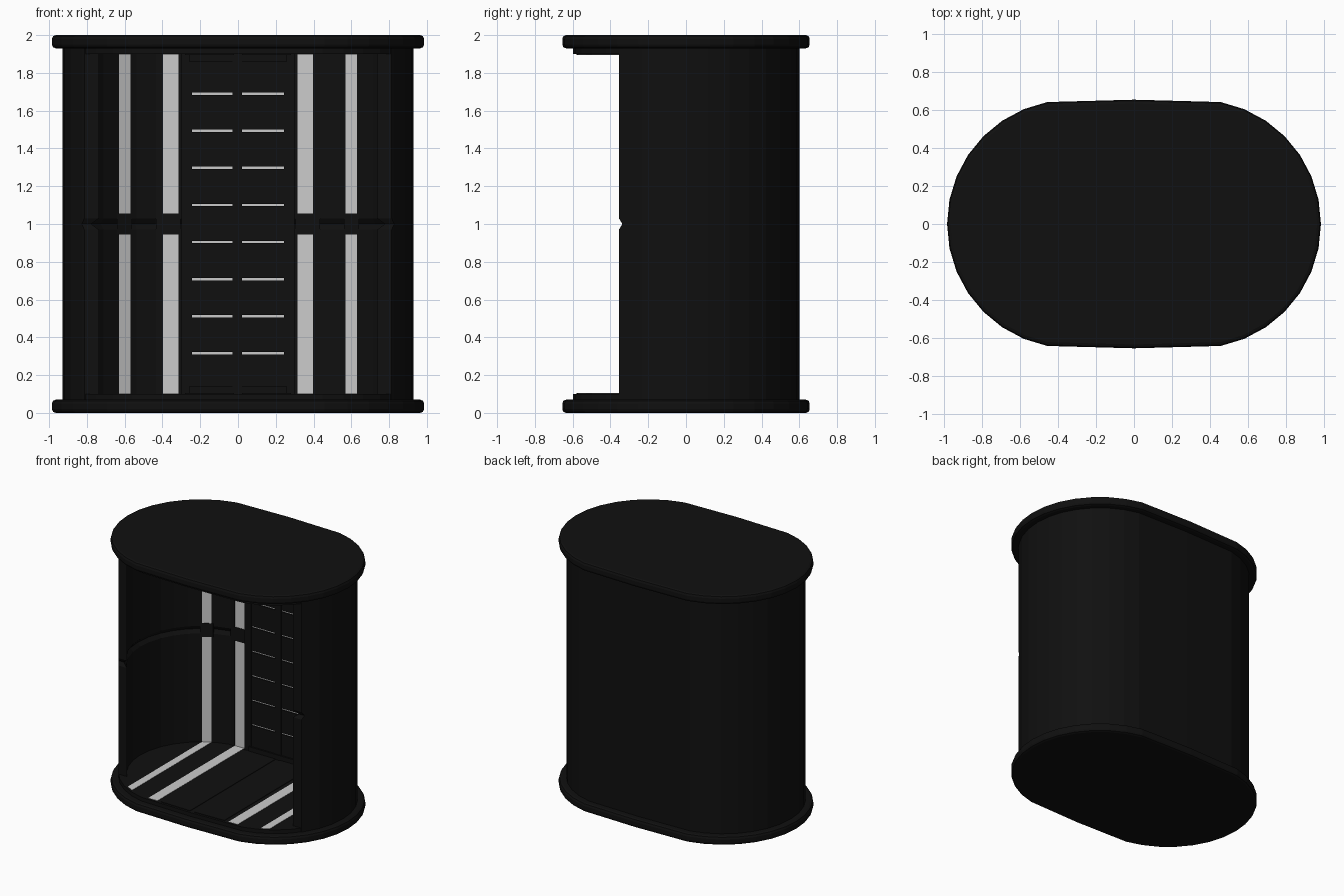
import bpy, bmesh
from math import sin, cos, asin, radians, degrees

if "Cube" in bpy.data.objects:
    bpy.data.objects.remove(bpy.data.objects["Cube"])

CX = 0.33            # centre of each rounded end
STEP = 11.25         # facet angle of the rounded ends
R_CAP, R_WALL, R_IN = 0.655, 0.6, 0.54

dark = bpy.data.materials.new("dark_shell")
dark.diffuse_color = (0.005, 0.005, 0.005, 1)
dark.use_nodes = True
dark.node_tree.nodes["Principled BSDF"].inputs["Base Color"].default_value = dark.diffuse_color


def arc(r, start):
    """Open path from front right, round the back, to front left."""
    angles = [start] + [a * STEP for a in range(-7, 8) if a * STEP > start + 0.3]
    right = [(CX + r * cos(radians(a)), r * sin(radians(a))) for a in angles]
    return right + [(0, r)] + [(-x, y) for x, y in reversed(right)]


def outline(r):
    """Closed rounded outline."""
    return arc(r, -7 * STEP) + [(0, -r)]


def depth(r, x):
    """Distance in y from the middle to the outline at x."""
    pts = sorted((px, py) for px, py in arc(r, 0) if px >= 0)
    for (x0, y0), (x1, y1) in zip(pts, pts[1:]):
        if x0 <= abs(x) <= x1:
            return y0 + (y1 - y0) * (abs(x) - x0) / (x1 - x0)
    return 0


def finish(name, bm, mat):
    bmesh.ops.recalc_face_normals(bm, faces=bm.faces[:])
    mesh = bpy.data.meshes.new(name)
    bm.to_mesh(mesh)
    bm.free()
    ob = bpy.data.objects.new(name, mesh)
    bpy.context.collection.objects.link(ob)
    if mat:
        mesh.materials.append(mat)
    return ob


def prism(name, plan, z0, z1, mat=dark):
    bm = bmesh.new()
    lo = [bm.verts.new((x, y, z0)) for x, y in plan]
    hi = [bm.verts.new((x, y, z1)) for x, y in plan]
    bm.faces.new(lo)
    bm.faces.new(hi)
    for i in range(len(plan)):
        j = (i + 1) % len(plan)
        bm.faces.new((lo[i], lo[j], hi[j], hi[i]))
    return finish(name, bm, mat)


def wall_strip(name, x0, x1, z0, z1, proud, mat=dark):
    """Upright strip lying on the inside of the back wall."""
    y0, y1 = depth(R_IN, x0), depth(R_IN, x1)
    prism(name, [(x0, y0 - proud), (x1, y1 - proud), (x1, y1 + 0.01), (x0, y0 + 0.01)], z0, z1, mat)


def deck_strip(name, x0, x1, proud, mat=dark):
    """Matching strip on the floor and on the ceiling."""
    f0, f1 = -depth(R_WALL, x0) + 0.02, -depth(R_WALL, x1) + 0.02
    plan = [(x0, f0), (x1, f1), (x1, depth(R_IN, x1)), (x0, depth(R_IN, x0))]
    prism("floor_" + name, plan, 0.09, 0.1 + proud, mat)
    prism("ceiling_" + name, plan, 1.9 - proud, 1.91, mat)


# Rounded end caps
for name, z in (("base_cap", 0), ("top_cap", 1.93)):
    cap = prism(name, outline(R_CAP), z, z + 0.07)
    bev = cap.modifiers.new("rounded_rim", "BEVEL")
    bev.width, bev.segments = 0.02, 2
    bev.limit_method, bev.angle_limit = "ANGLE", radians(40)

# Floor and ceiling plates
prism("floor_plate", outline(R_WALL - 0.002), 0.05, 0.1)
prism("ceiling_plate", outline(R_WALL - 0.002), 1.9, 1.95)

# Wrap-around wall, open at the front, with a groove at half height
bm = bmesh.new()
rows = []
for z, inner, front in ((0.06, R_IN, 0.355), (0.97, R_IN, 0.355), (1.0, R_IN + 0.02, 0.337),
                        (1.03, R_IN, 0.355), (1.94, R_IN, 0.355)):
    out_path, in_path = [arc(r, -degrees(asin(front / r))) for r in (R_WALL, inner)]
    rows.append([bm.verts.new((x, y, z)) for x, y in out_path + in_path[::-1]])
n = len(rows[0])
for a, b in zip(rows, rows[1:]):
    for i in range(n):
        j = (i + 1) % n
        bm.faces.new((a[i], a[j], b[j], b[i]))
for row in (rows[0], rows[-1]):
    for i in range(n // 2 - 1):
        bm.faces.new((row[i], row[i + 1], row[n - 2 - i], row[n - 1 - i]))
finish("curved_wall", bm, dark)

# Light strips, cross bars and frame posts on both sides
for s, side in ((-1, "left"), (1, "right")):
    for tag, x0, x1 in (("inner", 0.315, 0.397), ("outer", 0.57, 0.63)):
        for half, z0, z1 in (("lower", 0.1, 0.945), ("upper", 1.055, 1.905)):
            wall_strip(f"{side}_{tag}_{half}_light", s * x0, s * x1, z0, z1, 0.003, None)
        deck_strip(f"{side}_{tag}_light", s * x0, s * x1, 0.002, None)
        wall_strip(f"{side}_{tag}_cross_bar", s * (x0 - 0.01), s * (x1 + 0.01), 0.945, 1.055, 0.006)
    wall_strip(f"{side}_panel", s * 0.397, s * 0.435, 0.1, 1.9, 0.005)
    wall_strip(f"{side}_vent_post", s * 0.27, s * 0.3, 0.1, 1.9, 0.022)
    deck_strip(f"{side}_centre_panel", s * 0.02, s * 0.28, 0.004)


# Louvred vent in the middle of the back wall
def box(name, x0, x1, y0, y1, z0, z1, mat=dark):
    prism(name, [(x0, y0), (x1, y0), (x1, y1), (x0, y1)], z0, z1, mat)


box("vent_light", -0.245, 0.243, 0.526, 0.545, 0.2, 1.8, None)
box("vent_mullion", -0.028, 0.022, 0.512, 0.545, 0.1, 1.9)
for s, side in ((-1, "left"), (1, "right")):
    box(f"{side}_vent_edge", min(s * 0.243, s * 0.272), max(s * 0.243, s * 0.272), 0.514, 0.545, 0.1, 1.9)
pitch = 0.1964
for k in range(9):
    z = 0.119 + k * pitch
    box(f"louvre_{k + 1}", -0.25, 0.25, 0.517, 0.53, z + 0.006, z + pitch - 0.006)
box("vent_foot", -0.26, 0.26, 0.505, 0.545, 0.1, 0.14)
box("vent_head", -0.26, 0.26, 0.505, 0.545, 1.86, 1.9)
